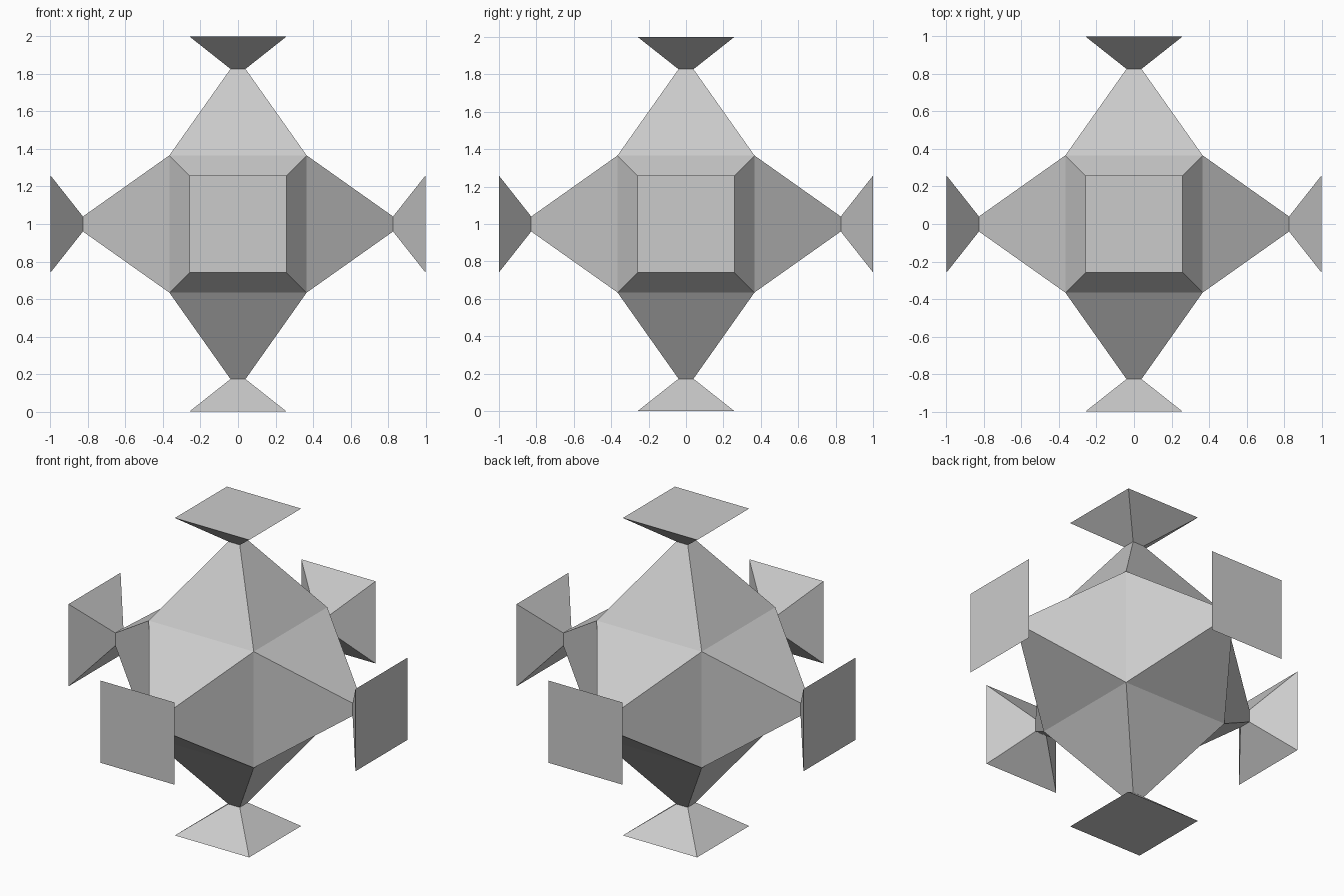
import bpy, bmesh

if "Cube" in bpy.data.objects:
    bpy.data.objects.remove(bpy.data.objects["Cube"])

CORE, NECK, CAP = 0.366, 0.04, 0.259   # half widths
NECK_DIST, CAP_DIST = 0.827, 1.0       # distances from the centre

bm = bmesh.new()
bmesh.ops.create_cube(bm, size=2 * CORE)


def extrude_to(face, normal, half, dist):
    """Extrude a square face, then set its half width and distance."""
    old = face.calc_center_median()
    scale = half / max(abs(c) for c in (face.verts[0].co - old))
    new = bmesh.ops.extrude_discrete_faces(bm, faces=[face])["faces"][0]
    for v in new.verts:
        v.co = normal * dist + (v.co - old) * scale
    return new


# Each cube side tapers to a narrow neck, then flares to a square cap
for face in list(bm.faces):
    normal = face.normal.copy()
    neck = extrude_to(face, normal, NECK, NECK_DIST)
    extrude_to(neck, normal, CAP, CAP_DIST)

bmesh.ops.recalc_face_normals(bm, faces=bm.faces[:])
mesh = bpy.data.meshes.new("spiked_cube")
bm.to_mesh(mesh)
bm.free()

obj = bpy.data.objects.new("spiked_cube", mesh)
obj.location.z = 1.0
bpy.context.collection.objects.link(obj)
